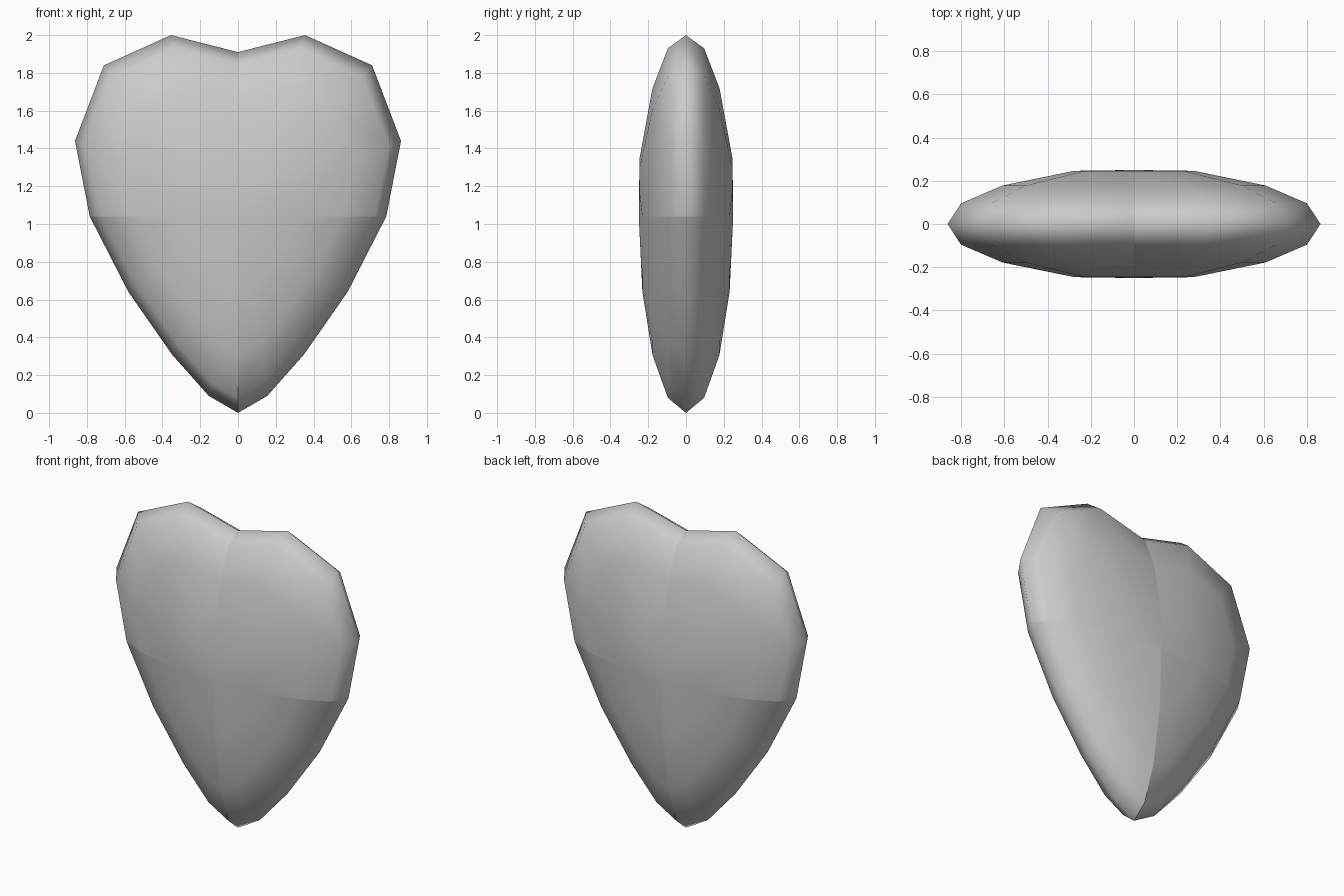
import bpy, bmesh, math

if "Cube" in bpy.data.objects:
    bpy.data.objects.remove(bpy.data.objects["Cube"])

# Right half of the heart outline (x, z), from notch to bottom tip
half = [(0, 1.91), (0.355, 2.0), (0.71, 1.84), (0.863, 1.44), (0.785, 1.04),
        (0.58, 0.64), (0.35, 0.31), (0.155, 0.09), (0, 0)]
outline = half + [(-x, z) for x, z in reversed(half[1:-1])]
MID, DEPTH = 1.04, 0.25

# Cross-section from rim to centre: (scale of outline, y)
lower = [(math.cos(a), DEPTH * math.sin(a)) for a in (math.pi / 8 * i for i in range(4))]
upper = [(1, 0), (0.927, 0.096), (0.705, 0.178), (0.32, 0.246)]

bm = bmesh.new()


def ring(k):
    side = 1 if k > 0 else -1
    verts = []
    for x, z in outline:
        s, y = (upper if z > MID + 0.01 else lower)[abs(k)]
        verts.append(bm.verts.new((x * s, side * y, MID + (z - MID) * s)))
    return verts


# Rings from front to back, closed by a centre point on each face
rings = [ring(k) for k in range(-3, 4)]
front = bm.verts.new((0, -DEPTH, MID))
back = bm.verts.new((0, DEPTH, MID))
n = len(outline)
for i in range(n):
    j = (i + 1) % n
    for a, b in zip(rings, rings[1:]):
        bm.faces.new((a[i], a[j], b[j], b[i]))
    bm.faces.new((front, rings[0][j], rings[0][i]))
    bm.faces.new((back, rings[-1][i], rings[-1][j]))
bmesh.ops.recalc_face_normals(bm, faces=bm.faces)

# Smooth shading, broken along the seams between the four quarters
for f in bm.faces:
    f.smooth = True
for e in bm.edges:
    on_x = all(abs(v.co.x) < 1e-4 for v in e.verts)
    on_z = all(abs(v.co.z - MID) < 1e-4 for v in e.verts)
    e.smooth = not (on_x or on_z)

mesh = bpy.data.meshes.new("heart")
bm.to_mesh(mesh)
bm.free()
bpy.context.collection.objects.link(bpy.data.objects.new("heart", mesh))
